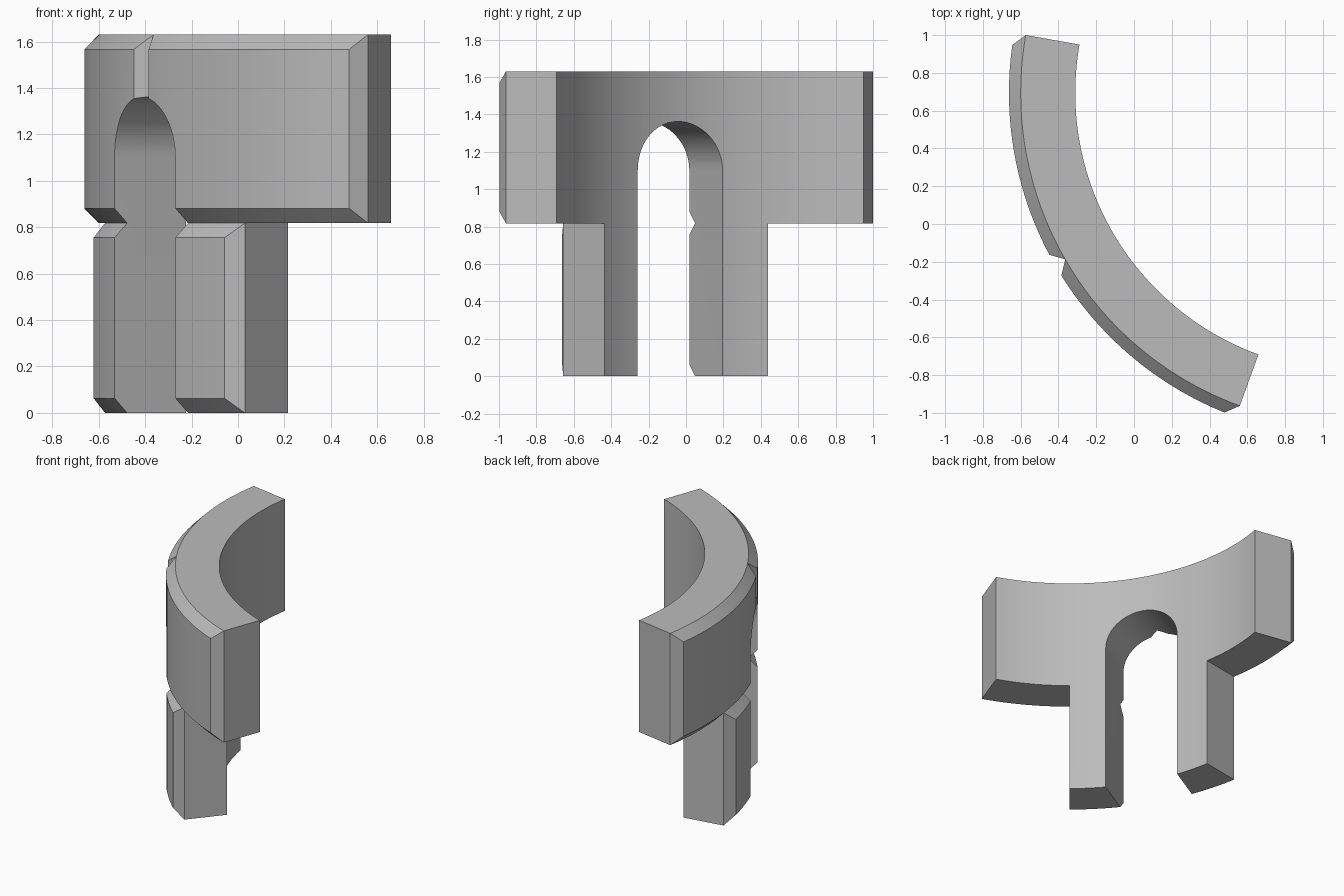
import bpy, bmesh
from math import sin, cos, pi, radians
from mathutils import Matrix, Vector

cube = bpy.data.objects.get("Cube")
if cube:
    bpy.data.objects.remove(cube, do_unlink=True)

CENTRE = Vector((1.163, 0.694, 0))
R_IN, R_MID, R_OUT = 1.474, 1.763, 1.825
BEVEL, STEP = 0.063, 2
MID_ANGLE = 210

stone_grey = bpy.data.materials.new("stone_grey")
stone_grey.use_nodes = True
colour = (0.5, 0.5, 0.5, 1)
stone_grey.diffuse_color = colour
stone_grey.node_tree.nodes["Principled BSDF"].inputs["Base Color"].default_value = colour


def make_object(name, bm):
    bmesh.ops.recalc_face_normals(bm, faces=bm.faces)
    mesh = bpy.data.meshes.new(name)
    bm.to_mesh(mesh)
    bm.free()
    mesh.materials.append(stone_grey)
    obj = bpy.data.objects.new(name, mesh)
    bpy.context.collection.objects.link(obj)
    return obj


def curved_stone(name, start, end, low, high):
    """Arc-shaped block whose outer face is bevelled on all four edges."""
    bm = bmesh.new()
    rings = []
    for angle in range(start, end + 1, STEP):
        at_end = angle in (start, end)
        r, b = (R_MID, 0) if at_end else (R_OUT, BEVEL)
        section = [(R_IN, low), (R_MID, low), (r, low + b),
                   (r, high - b), (R_MID, high), (R_IN, high)]
        a = radians(angle)
        rings.append([bm.verts.new(CENTRE + Vector((p * cos(a), p * sin(a), z)))
                      for p, z in section])
    for ring, following in zip(rings, rings[1:]):
        for i in range(6):
            j = (i + 1) % 6
            bm.faces.new((ring[i], ring[j], following[j], following[i]))
    bm.faces.new(rings[0])
    bm.faces.new(rings[-1])
    bmesh.ops.remove_doubles(bm, verts=bm.verts, dist=0.0001)
    return make_object(name, bm)


def arch_prism(name, half_width, spring, length):
    """Round-headed opening running radially through the wall."""
    bm = bmesh.new()
    outline = [(-half_width, -0.2), (half_width, -0.2)]
    outline += [(half_width * cos(pi * i / 32), spring + half_width * sin(pi * i / 32))
                for i in range(33)]
    face = bm.faces.new([bm.verts.new((1.3, y, z)) for y, z in outline])
    sweep = bmesh.ops.extrude_face_region(bm, geom=[face])["geom"]
    bmesh.ops.translate(bm, vec=(length, 0, 0),
                        verts=[v for v in sweep if isinstance(v, bmesh.types.BMVert)])
    turn = Matrix.Translation(CENTRE) @ Matrix.Rotation(radians(MID_ANGLE), 4, "Z")
    bmesh.ops.transform(bm, matrix=turn, verts=bm.verts)
    return make_object(name, bm)


def combine(target, other, operation):
    mod = target.modifiers.new(operation.lower(), "BOOLEAN")
    mod.operation, mod.solver, mod.object = operation, "EXACT", other
    bpy.context.view_layer.objects.active = target
    bpy.ops.object.modifier_apply(modifier=mod.name)
    bpy.data.objects.remove(other, do_unlink=True)


# Two upper stones side by side, one lower stone bridging their joint
wall = curved_stone("arched_wall", 170, MID_ANGLE, 0.818, 1.63)
combine(wall, curved_stone("upper_stone", MID_ANGLE, 250, 0.818, 1.63), "UNION")
combine(wall, curved_stone("lower_stone", 190, 230, 0, 0.818), "UNION")

# Arched opening, leaving two legs
combine(wall, arch_prism("arch_opening", 0.262, 1.1, 0.8), "DIFFERENCE")

# Tidy seams and shade
bm = bmesh.new()
bm.from_mesh(wall.data)
bmesh.ops.remove_doubles(bm, verts=bm.verts, dist=0.0002)
bmesh.ops.dissolve_limit(bm, angle_limit=radians(0.2), verts=bm.verts, edges=bm.edges)
bm.to_mesh(wall.data)
bm.free()
bpy.ops.object.select_all(action="DESELECT")
wall.select_set(True)
bpy.context.view_layer.objects.active = wall
bpy.ops.object.shade_smooth_by_angle(angle=radians(20))
